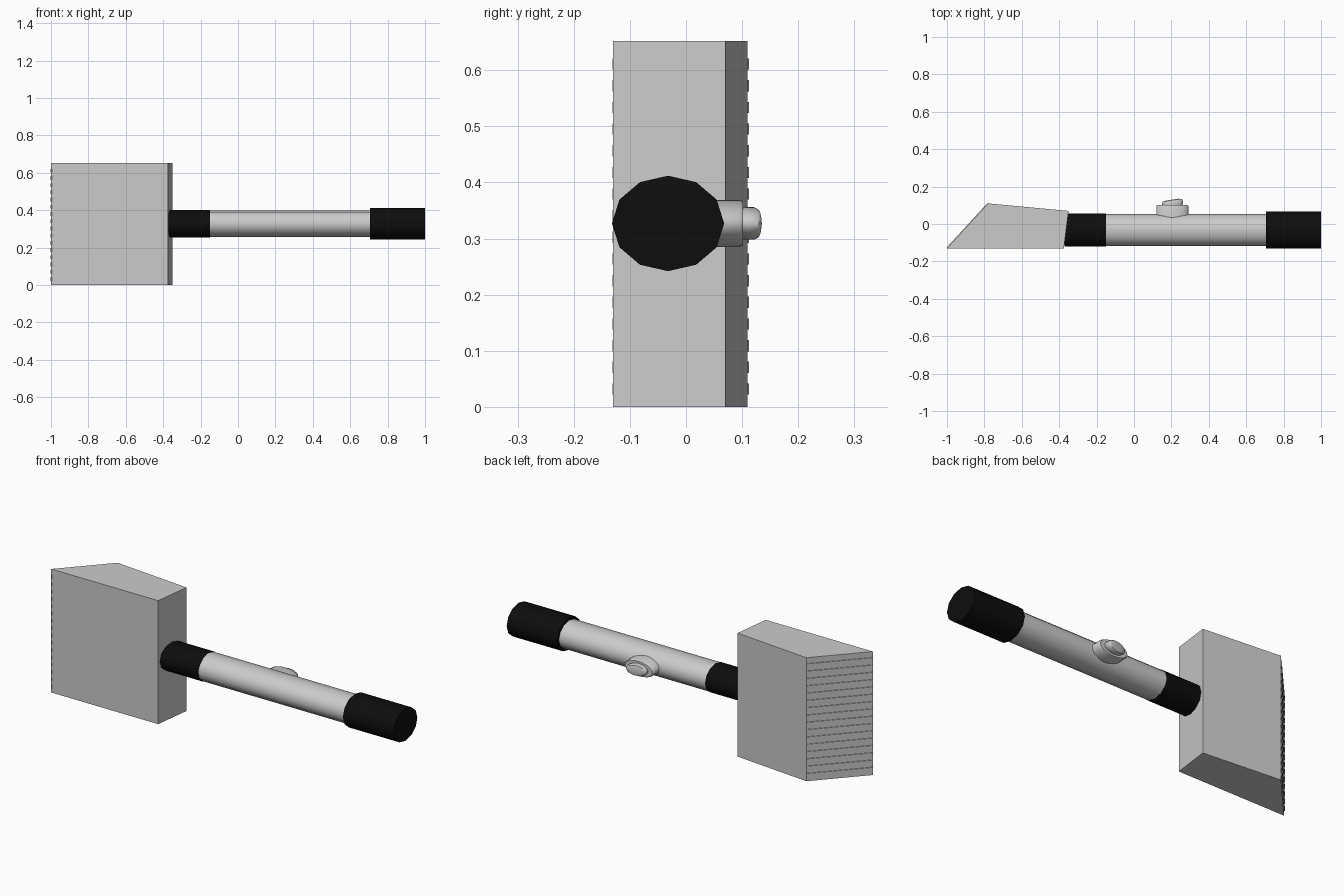
import bpy, bmesh, math
from mathutils import Matrix, Vector

cube = bpy.data.objects.get("Cube")
if cube:
    bpy.data.objects.remove(cube)


def material(name, value):
    m = bpy.data.materials.new(name)
    m.use_nodes = True
    colour = (value, value, value, 1)
    m.diffuse_color = colour
    m.node_tree.nodes["Principled BSDF"].inputs["Base Color"].default_value = colour
    return m


grey = material("light grey plastic", 0.6)
black = material("black rubber", 0.004)


def make(name, bm, mat, smooth=True):
    bmesh.ops.recalc_face_normals(bm, faces=bm.faces)
    mesh = bpy.data.meshes.new(name)
    bm.to_mesh(mesh)
    bm.free()
    mesh.materials.append(mat)
    ob = bpy.data.objects.new(name, mesh)
    bpy.context.collection.objects.link(ob)
    if smooth:
        bpy.ops.object.select_all(action="DESELECT")
        ob.select_set(True)
        bpy.context.view_layer.objects.active = ob
        bpy.ops.object.shade_smooth_by_angle(angle=math.radians(40))
    return ob


AXIS_Y, AXIS_Z = -0.032, 0.327


# Oval tube lying along x
def tube(name, x0, x1, ry, rz, mat):
    bm = bmesh.new()
    bmesh.ops.create_cone(bm, cap_ends=True, segments=12, radius1=1, radius2=1, depth=1)
    bmesh.ops.rotate(bm, verts=bm.verts, matrix=Matrix.Rotation(math.pi / 2, 3, "Y"))
    bmesh.ops.scale(bm, verts=bm.verts, vec=(x1 - x0, ry, rz))
    bmesh.ops.translate(bm, verts=bm.verts, vec=((x0 + x1) / 2, AXIS_Y, AXIS_Z))
    return make(name, bm, mat)


# Stack of oval rings along y, tilted about z: profile of (radius factor, y)
def oval_button(name, profile, rx, rz, centre, tilt):
    bm = bmesh.new()
    n = 24
    rings = []
    for r, y in profile:
        angles = [2 * math.pi * i / n for i in range(n)]
        rings.append([bm.verts.new((r * rx * math.cos(a), y, r * rz * math.sin(a))) for a in angles])
    for a, b in zip(rings, rings[1:]):
        for i in range(n):
            j = (i + 1) % n
            bm.faces.new((a[i], a[j], b[j], b[i]))
    bm.faces.new(rings[0])
    bm.faces.new(rings[-1])
    bmesh.ops.rotate(bm, verts=bm.verts, matrix=Matrix.Rotation(tilt, 3, "Z"))
    bmesh.ops.translate(bm, verts=bm.verts, vec=centre)
    return make(name, bm, grey)


# Wedge-shaped head, extruded upward from its plan outline
edge_low, edge_high = Vector((-1, -0.13, 0)), Vector((-0.78, 0.11, 0))
HEIGHT = 0.652
bm = bmesh.new()
outline = [edge_low, (-0.375, -0.13, 0), (-0.35, 0.07, 0), edge_high]
base = bm.faces.new([bm.verts.new(p) for p in outline])
top = bmesh.ops.extrude_face_region(bm, geom=[base])["geom"]
bmesh.ops.translate(bm, verts=[v for v in top if isinstance(v, bmesh.types.BMVert)], vec=(0, 0, HEIGHT))
make("head", bm, grey, smooth=False)

# Row of thin ribs on the slanted working face
along = (edge_high - edge_low).normalized()
turn = Matrix.Rotation(math.atan2(along.y, along.x), 3, "Z")
length = (edge_high - edge_low).length
middle = (edge_low + edge_high) / 2 + along * 0.001
bm = bmesh.new()
for i in range(16):
    rib = bmesh.ops.create_cube(bm, size=1)["verts"]
    bmesh.ops.scale(bm, verts=rib, vec=(length - 0.002, 0.008, 0.02))
    bmesh.ops.rotate(bm, verts=rib, matrix=turn)
    bmesh.ops.translate(bm, verts=rib, vec=middle + Vector((0, 0, 0.022 + i * 0.0386 + 0.01)))
make("head_ribs", bm, grey, smooth=False)

# Handle with its collar and end grip
tube("neck_collar", -0.372, -0.15, 0.088, 0.073, black)
tube("handle_tube", -0.15, 0.705, 0.086, 0.0715, grey)
tube("end_grip", 0.705, 1.0, 0.1, 0.085, black)

# Raised switch housing and rocking button
oval_button("switch_housing", [(1, -0.03), (1, 0.045), (0.93, 0.052), (0.6, 0.052)],
            0.086, 0.042, (0.205, 0.05, AXIS_Z), 0)
oval_button("switch_button", [(0.9, -0.025), (1, -0.012), (1, 0.006), (0.9, 0.012), (0.6, 0.015)],
            0.056, 0.029, (0.205, 0.115, AXIS_Z), math.radians(9))
